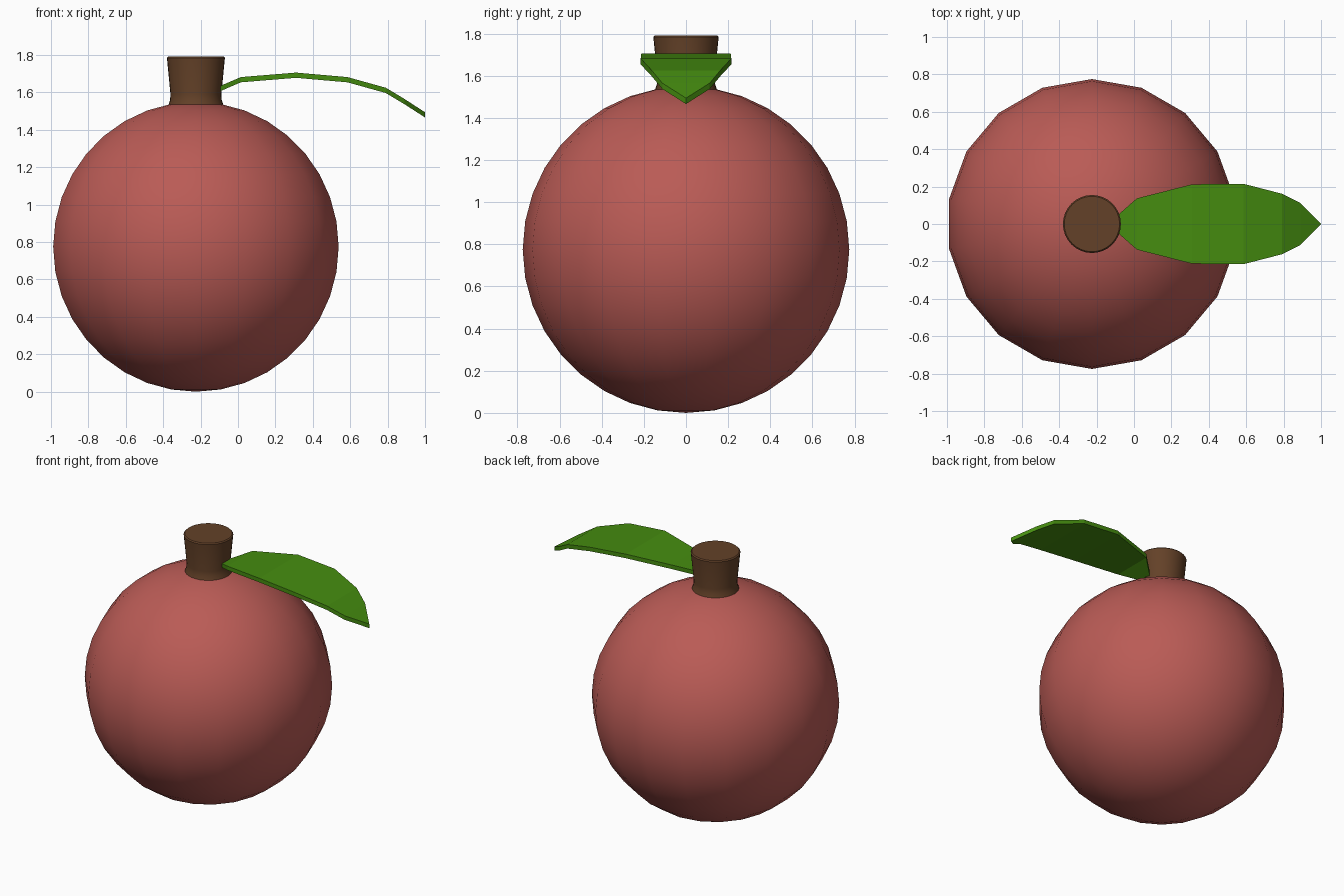
import bpy, bmesh
from math import cos, sin, pi, radians

if "Cube" in bpy.data.objects:
    bpy.data.objects.remove(bpy.data.objects["Cube"])

CX = -0.225  # axis of the fruit and stem


def material(name, color):
    m = bpy.data.materials.new(name)
    m.diffuse_color = (*color, 1)
    m.use_nodes = True
    m.node_tree.nodes["Principled BSDF"].inputs["Base Color"].default_value = m.diffuse_color
    return m


def make_object(name, bm, mat):
    bmesh.ops.recalc_face_normals(bm, faces=bm.faces[:])
    mesh = bpy.data.meshes.new(name)
    bm.to_mesh(mesh)
    bm.free()
    mesh.materials.append(mat)
    obj = bpy.data.objects.new(name, mesh)
    bpy.context.collection.objects.link(obj)
    return obj


def smooth(obj, angle):
    bpy.ops.object.select_all(action='DESELECT')
    obj.select_set(True)
    bpy.context.view_layer.objects.active = obj
    bpy.ops.object.shade_smooth_by_angle(angle=radians(angle))


# Fruit body: smooth-shaded low-poly sphere with a vertex on the +x axis
bpy.ops.mesh.primitive_uv_sphere_add(segments=18, ring_count=18, radius=0.775,
                                     location=(CX, 0, 0.775))
fruit = bpy.context.object
fruit.name = "fruit"
fruit.data.materials.append(material("fruit_red", (0.49, 0.105, 0.092)))
smooth(fruit, 60)

# Stem: turned profile, flared at the base and widening to the top
SIDES = 32
profile = [(0.147, 1.533), (0.138, 1.56), (0.136, 1.59), (0.155, 1.785), (0.148, 1.792)]
bm = bmesh.new()
rings = [[bm.verts.new((CX + r * cos(2 * pi * i / SIDES), r * sin(2 * pi * i / SIDES), z))
          for i in range(SIDES)] for r, z in profile]
for low, high in zip(rings, rings[1:]):
    for i in range(SIDES):
        j = (i + 1) % SIDES
        bm.faces.new((low[i], low[j], high[j], high[i]))
bm.faces.new(rings[0])
bm.faces.new(rings[-1])
smooth(make_object("stem", bm, material("stem_brown", (0.126, 0.053, 0.021))), 35)

# Leaf: arched strip of (x, half width, top z), pointed at both ends
THICK = 0.028
stations = [(-0.14, 0, 1.615), (0.015, 0.137, 1.682), (0.31, 0.212, 1.706),
            (0.585, 0.215, 1.682), (0.79, 0.162, 1.625), (0.89, 0.112, 1.565),
            (1.0, 0, 1.494)]
bm = bmesh.new()
rows = [[bm.verts.new((x, y, z)) for y in ((-w, w) if w else (0,))]
        for x, w, z in stations]
for a, b in zip(rows, rows[1:]):
    bm.faces.new(a + b[::-1])
geom = bmesh.ops.extrude_face_region(bm, geom=bm.faces[:], use_keep_orig=True)["geom"]
lower = [g for g in geom if isinstance(g, bmesh.types.BMVert)]
bmesh.ops.translate(bm, verts=lower, vec=(0, 0, -THICK))
make_object("leaf", bm, material("leaf_green", (0.06, 0.265, 0.005)))
